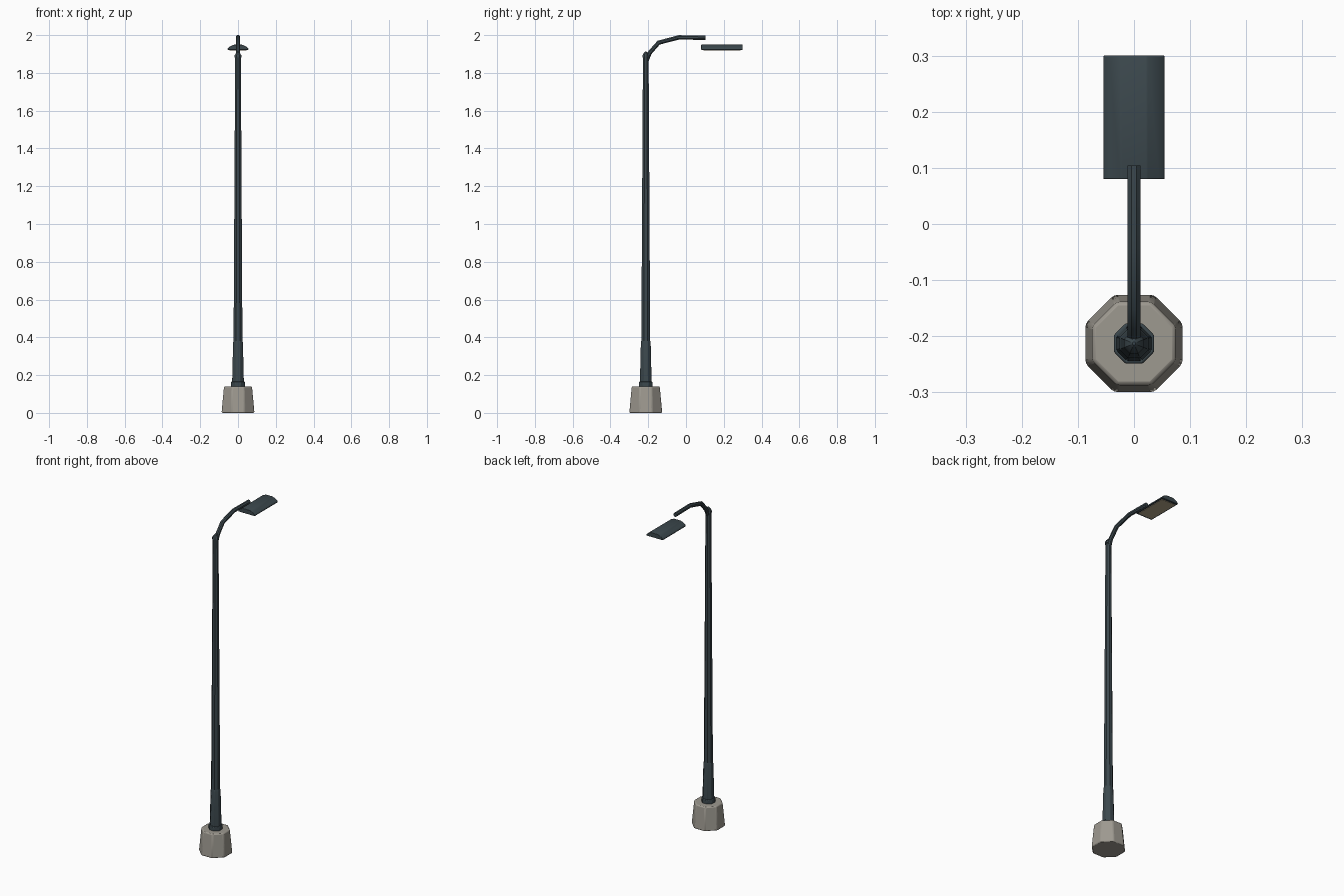
import bpy, bmesh, math
from mathutils import Vector

if "Cube" in bpy.data.objects:
    bpy.data.objects.remove(bpy.data.objects["Cube"])

PY = -0.213  # pole axis position


def material(name, rgb):
    m = bpy.data.materials.new(name)
    m.diffuse_color = (*rgb, 1)
    m.use_nodes = True
    m.node_tree.nodes["Principled BSDF"].inputs["Base Color"].default_value = m.diffuse_color
    return m


METAL = material("dark_metal", (0.045, 0.065, 0.075))
STONE = material("concrete", (0.34, 0.32, 0.28))
LENS = material("lens", (0.45, 0.38, 0.25))


def loft(name, rings, mat, bevel=0, smooth=30):
    """Closed skin through a list of equal-sized point rings."""
    bm = bmesh.new()
    vr = [[bm.verts.new(p) for p in ring] for ring in rings]
    n = len(vr[0])
    for a, b in zip(vr, vr[1:]):
        for i in range(n):
            j = (i + 1) % n
            bm.faces.new((a[i], a[j], b[j], b[i]))
    bm.faces.new(vr[0][::-1])
    bm.faces.new(vr[-1])
    bmesh.ops.recalc_face_normals(bm, faces=bm.faces)
    me = bpy.data.meshes.new(name)
    bm.to_mesh(me)
    bm.free()
    ob = bpy.data.objects.new(name, me)
    bpy.context.collection.objects.link(ob)
    me.materials.append(mat)
    if bevel:
        mod = ob.modifiers.new("bevel", 'BEVEL')
        mod.width = bevel
        mod.segments = 2
        mod.limit_method = 'ANGLE'
        mod.angle_limit = math.radians(25)
    bpy.context.view_layer.objects.active = ob
    ob.select_set(True)
    bpy.ops.object.shade_smooth_by_angle(angle=math.radians(smooth))
    ob.select_set(False)
    return ob


def octagon(flat, z):
    r = flat / math.cos(math.pi / 8)
    return [(r * math.cos(a), PY + r * math.sin(a), z)
            for a in (math.pi / 8 + k * math.pi / 4 for k in range(8))]


def octagonal(name, profile, mat, bevel=0):
    return loft(name, [octagon(r, z) for r, z in profile], mat, bevel)


# Footing, collar and stepped pole
octagonal("concrete_base", [(0.087, 0), (0.074, 0.14)], STONE, 0.006)
octagonal("pole_collar", [(0.036, 0.135), (0.036, 0.165)], METAL, 0.003)
octagonal("pole_lower", [(0.031, 0.16), (0.026, 0.37), (0.023, 0.385)], METAL, 0.002)
octagonal("pole_shaft", [(0.0235, 0.38), (0.015, 1.885)], METAL)
octagonal("pole_cap", [(0.018, 1.882), (0.018, 1.892), (0.011, 1.905), (0.003, 1.914)], METAL)

# Bent arm: octagonal tube swept along a path in the yz plane
path = [Vector((0, y, z)) for y, z in
        [(-0.208, 1.868), (-0.193, 1.905), (-0.145, 1.960), (-0.038, 1.988), (0.104, 1.986)]]
R = 0.0125
rings = []
for i, p in enumerate(path):
    d0 = (p - path[i - 1]).normalized() if i else (path[1] - p).normalized()
    d1 = (path[i + 1] - p).normalized() if i < len(path) - 1 else d0
    t = (d0 + d1).normalized()
    up = Vector((0, -t.z, t.y))
    ring = []
    for k in range(8):
        a = math.pi / 8 + k * math.pi / 4
        ring.append(p + Vector((R * math.cos(a), 0, 0)) + up * R * math.sin(a))
    rings.append(ring)
loft("lamp_arm", rings, METAL, 0, 40)

# Lamp housing: shallow domed profile extruded along y
half = [(0.055, 1.922), (0.054, 1.930), (0.044, 1.939), (0.023, 1.949)]
section = half + [(-x, z) for x, z in reversed(half)]
loft("lamp_housing", [[(x, y, z) for x, z in section] for y in (0.08, 0.30)], METAL, 0.002)

# Lens plate under the housing
plate = [(0.046, 1.9195), (0.046, 1.924), (-0.046, 1.924), (-0.046, 1.9195)]
loft("lamp_lens", [[(x, y, z) for x, z in plate] for y in (0.092, 0.288)], LENS)
